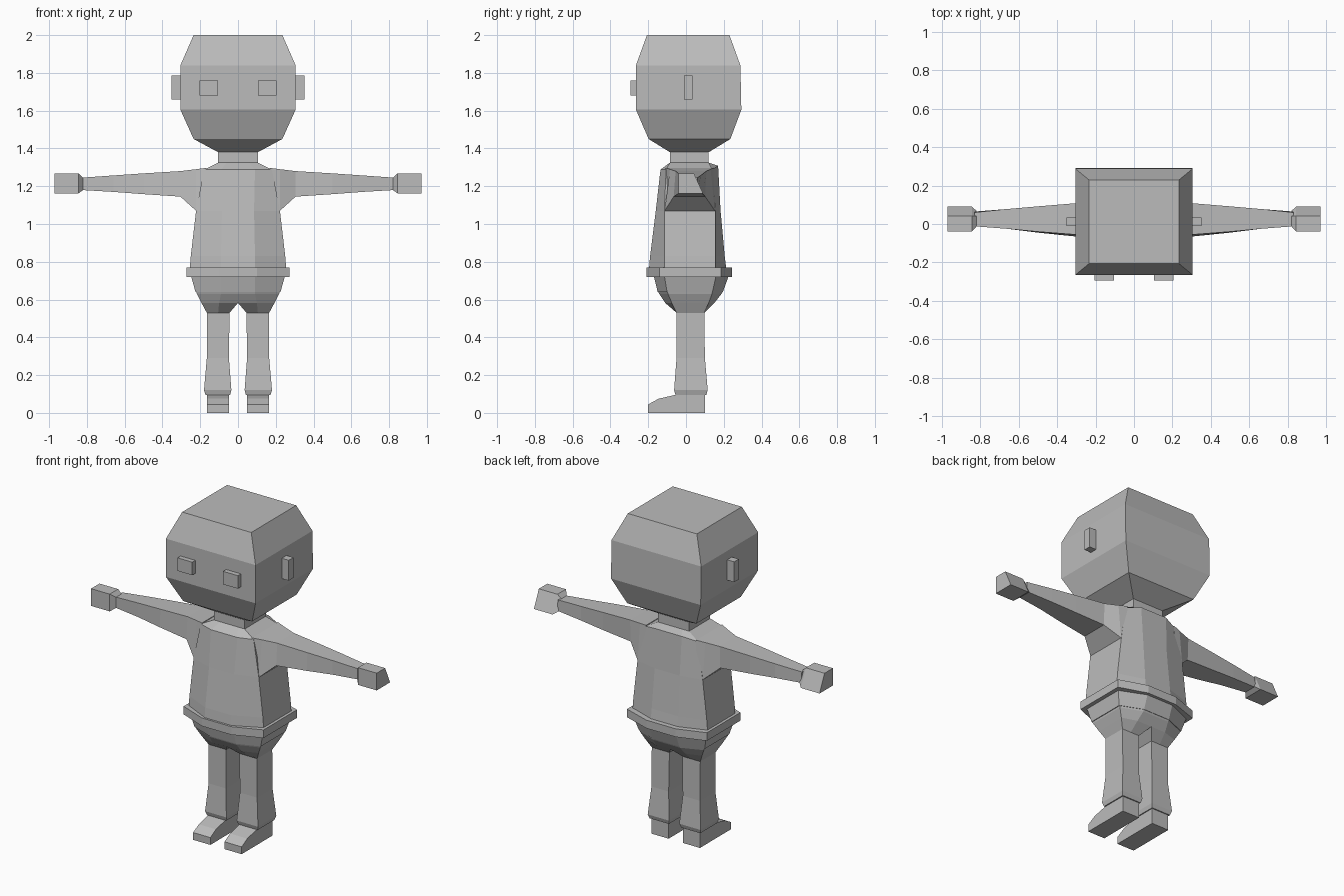
import bpy, bmesh

grey = bpy.data.materials.new("plain grey")
grey.diffuse_color = (0.5, 0.5, 0.5, 1)


def loft(name, rings, mirror=False):
    """Skin a list of equal-length point rings, capped at both ends."""
    bm = bmesh.new()
    loops = [[bm.verts.new(p) for p in ring] for ring in rings]
    n = len(loops[0])
    for a, b in zip(loops, loops[1:]):
        for i in range(n):
            j = (i + 1) % n
            bm.faces.new((a[i], a[j], b[j], b[i]))
    bm.faces.new(loops[0])
    bm.faces.new(loops[-1])
    bmesh.ops.recalc_face_normals(bm, faces=bm.faces)
    me = bpy.data.meshes.new(name)
    bm.to_mesh(me)
    bm.free()
    me.materials.append(grey)
    ob = bpy.data.objects.new(name, me)
    bpy.context.collection.objects.link(ob)
    if mirror:
        m = ob.modifiers.new("mirror", 'MIRROR')
        m.use_mirror_merge = False
    return ob


def rect(z, x0, x1, y0, y1):
    return [(x0, y0, z), (x1, y0, z), (x1, y1, z), (x0, y1, z)]


def octa(z, xi, xo, yf, ysf, ysb, yb, zb=None, zs=None):
    """Eight-sided ring: flat front and back, chamfers to the side planes."""
    zb = z if zb is None else zb
    zs = z if zs is None else zs
    return [(-xi, yf, z), (xi, yf, z), (xo, ysf, zs), (xo, ysb, zs),
            (xi, yb, zb), (-xi, yb, zb), (-xo, ysb, zs), (-xo, ysf, zs)]


def half(z, xi, xo, yf, ysf, ysb, yb):
    return [(0, yf, z), (xi, yf, z), (xo, ysf, z), (xo, ysb, z), (xi, yb, z), (0, yb, z)]


def box(name, x0, x1, y0, y1, z0, z1):
    return loft(name, [rect(z0, x0, x1, y0, y1), rect(z1, x0, x1, y0, y1)], True)


# head, bevelled block
loft("head", [rect(z, -x, x, y0, y1) for z, x, y0, y1 in (
    (1.38, 0.105, -0.085, 0.12), (1.45, 0.235, -0.198, 0.235),
    (1.605, 0.305, -0.265, 0.293), (1.84, 0.305, -0.265, 0.288),
    (2.0, 0.235, -0.207, 0.23))])
loft("neck", [rect(z, -0.105, 0.105, -0.085, 0.12) for z in (1.30, 1.39)])
box("eye", 0.105, 0.205, -0.295, -0.26, 1.68, 1.76)
box("ear", 0.30, 0.352, -0.01, 0.035, 1.66, 1.785)

# torso, shirt shape rising to the neck base
loft("torso", [
    octa(0.75, 0.09, 0.256, -0.197, -0.115, 0.155, 0.215),
    octa(0.83, 0.09, 0.25, -0.19, -0.115, 0.155, 0.205),
    octa(1.07, 0.085, 0.222, -0.16, -0.115, 0.155, 0.183),
    octa(1.288, 0.09, 0.18, -0.135, -0.105, 0.14, 0.17, 1.308, 1.288),
    octa(1.325, 0.06, 0.105, -0.085, -0.085, 0.12, 0.12)])
loft("shirt_hem", [octa(z, 0.10, 0.272, -0.208, -0.14, 0.185, 0.243) for z in (0.72, 0.77)])

# arms, lofted outwards: x, top z, bottom z, top y pair, bottom y pair


def section(x, zt, zb, t0, t1, b0, b1):
    return [(x, t0, zt), (x, t1, zt), (x, b1, zb), (x, b0, zb)]


loft("arm", [section(*s) for s in (
    (0.17, 1.297, 1.05, -0.108, 0.145, -0.115, 0.155),
    (0.222, 1.29, 1.07, -0.085, 0.13, -0.113, 0.153),
    (0.305, 1.28, 1.145, -0.055, 0.108, -0.065, 0.102),
    (0.50, 1.268, 1.158, -0.04, 0.092, -0.045, 0.09),
    (0.66, 1.257, 1.17, -0.025, 0.078, -0.025, 0.078),
    (0.83, 1.245, 1.18, -0.012, 0.06, -0.012, 0.065))], True)
loft("hand", [section(*s) for s in (
    (0.82, 1.245, 1.18, -0.012, 0.04, -0.012, 0.068),
    (0.845, 1.268, 1.162, -0.04, 0.042, -0.04, 0.09),
    (0.972, 1.268, 1.162, -0.04, 0.042, -0.04, 0.09))], True)

# shorts: hip ring, then one tapering leg per side
loft("hips", [
    octa(0.73, 0.09, 0.25, -0.172, -0.115, 0.16, 0.228),
    octa(0.64, 0.09, 0.225, -0.15, -0.10, 0.14, 0.195)])
loft("shorts_leg", [
    half(0.645, 0.09, 0.222, -0.148, -0.10, 0.14, 0.195),
    half(0.63, 0.09, 0.218, -0.142, -0.095, 0.138, 0.188),
    half(0.582, 0.10, 0.193, -0.11, -0.075, 0.12, 0.15),
    [(0.045, -0.05, 0.53), (0.105, -0.05, 0.53), (0.165, -0.05, 0.53),
     (0.165, 0.097, 0.53), (0.105, 0.097, 0.53), (0.045, 0.097, 0.53)]], True)

# trouser legs with flared cuff
loft("leg", [rect(*s) for s in (
    (0.53, 0.045, 0.165, -0.05, 0.097), (0.29, 0.048, 0.165, -0.05, 0.10),
    (0.12, 0.035, 0.18, -0.063, 0.115), (0.095, 0.042, 0.172, -0.055, 0.107))], True)

# feet, side profile extruded across x
shoe = [(0.10, 0), (0.10, 0.10), (-0.05, 0.097), (-0.145, 0.075), (-0.2, 0.045), (-0.2, 0)]
loft("foot", [[(x, y, z) for y, z in shoe] for x in (0.048, 0.165)], True)
